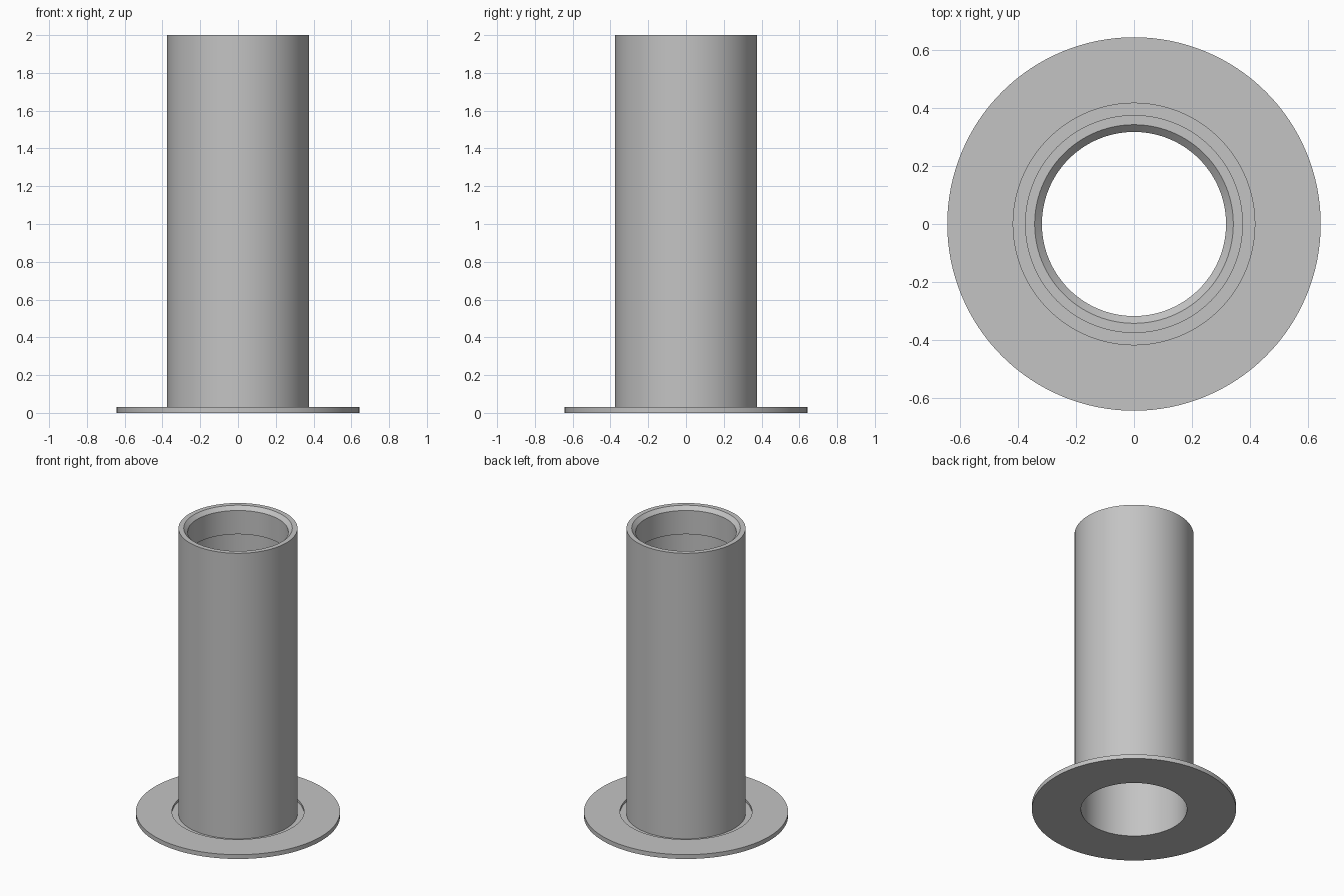
import bpy, bmesh, math

if "Cube" in bpy.data.objects:
    bpy.data.objects.remove(bpy.data.objects["Cube"], do_unlink=True)

# Plain grey material
grey = bpy.data.materials.new("plain_grey")
grey.use_nodes = True
colour = (0.55, 0.55, 0.55, 1)
grey.diffuse_color = colour
grey.node_tree.nodes["Principled BSDF"].inputs["Base Color"].default_value = colour


def lathe(name, profile, material, sides=128):
    """Turn a closed (radius, z) outline about the z axis into a solid ring."""
    bm = bmesh.new()
    rings = []
    for i in range(sides):
        a = 2 * math.pi * i / sides
        rings.append([bm.verts.new((r * math.cos(a), r * math.sin(a), z)) for r, z in profile])
    count = len(profile)
    for i in range(sides):
        here, there = rings[i], rings[(i + 1) % sides]
        for j in range(count):
            k = (j + 1) % count
            bm.faces.new((here[j], there[j], there[k], here[k]))
    bmesh.ops.recalc_face_normals(bm, faces=bm.faces)
    mesh = bpy.data.meshes.new(name)
    bm.to_mesh(mesh)
    bm.free()
    mesh.materials.append(material)
    obj = bpy.data.objects.new(name, mesh)
    bpy.context.collection.objects.link(obj)
    bpy.ops.object.select_all(action="DESELECT")
    obj.select_set(True)
    bpy.context.view_layer.objects.active = obj
    bpy.ops.object.shade_smooth_by_angle(angle=math.radians(30))
    return obj


flange_r, recess_r, tube_r = 0.643, 0.416, 0.375
bore_r, lip_r, rim_r = 0.334, 0.317, 0.342
flange_top, recess_z, lip_z, top = 0.03, 0.015, 1.81, 2.0

# Flanged tube: disc, recess round the foot, wall, chamfered rim, inner lip, bore
lathe("flanged_tube", [
    (bore_r, 0), (flange_r, 0), (flange_r, flange_top),
    (recess_r, flange_top), (recess_r, recess_z), (tube_r, recess_z),
    (tube_r, top), (rim_r, top), (lip_r, top - (rim_r - lip_r)),
    (lip_r, lip_z), (bore_r, lip_z),
], grey)
